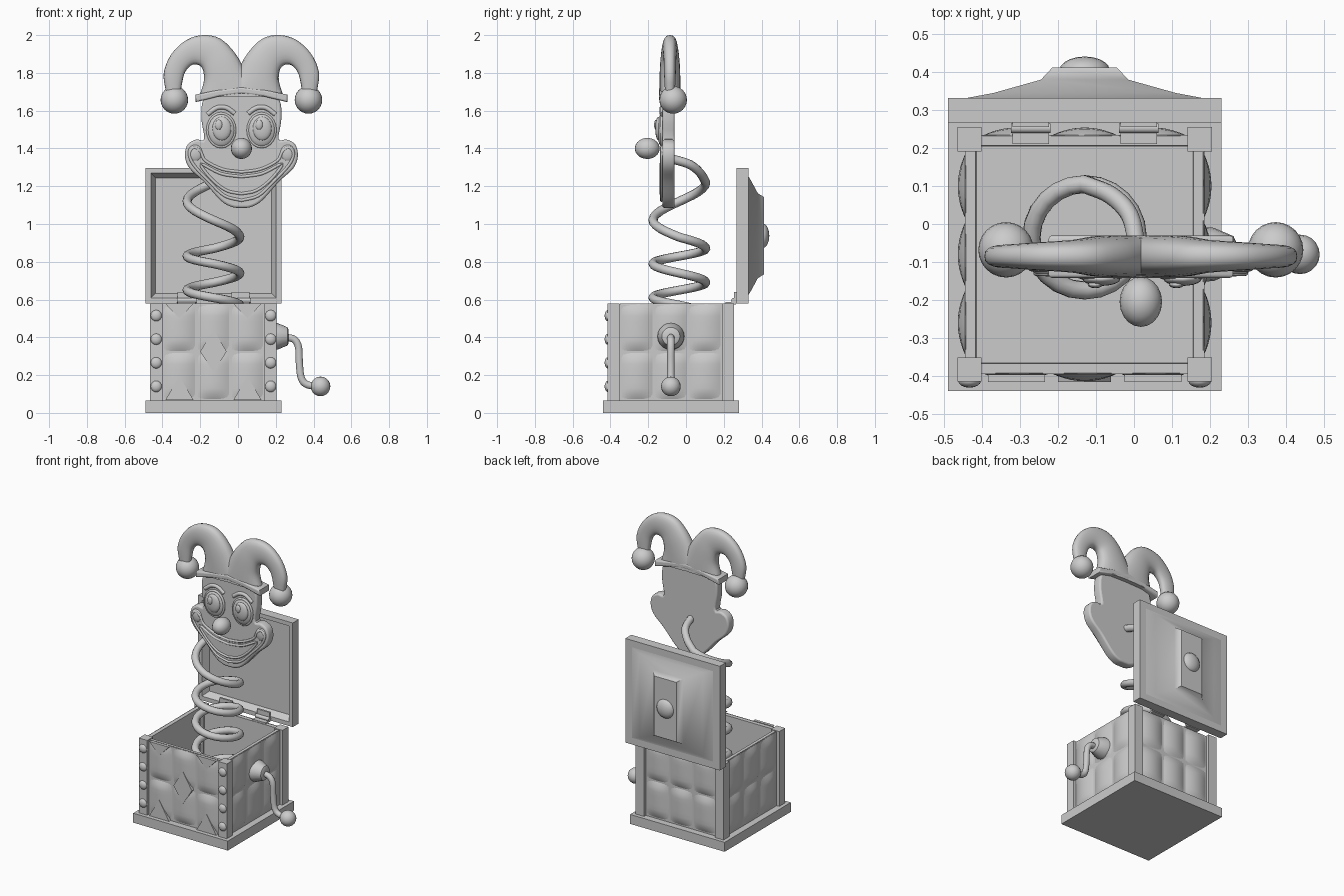
import bpy, bmesh, math
from mathutils import Vector, Matrix

cube = bpy.data.objects.get("Cube")
if cube:
    bpy.data.objects.remove(cube)

GREY = (0.6, 0.6, 0.6, 1)
mat = bpy.data.materials.new("plain grey")
mat.use_nodes = True
mat.diffuse_color = GREY
mat.node_tree.nodes["Principled BSDF"].inputs["Base Color"].default_value = GREY

CX, CY = -0.13, -0.08      # centre of the box
HX, HY = 0.018, -0.09      # centre of the head
made = []


def add(name, data):
    obj = bpy.data.objects.new(name, data)
    bpy.context.collection.objects.link(obj)
    data.materials.append(mat)
    made.append(obj)
    return obj


def finish(name, bm):
    bmesh.ops.recalc_face_normals(bm, faces=bm.faces)
    mesh = bpy.data.meshes.new(name)
    bm.to_mesh(mesh)
    bm.free()
    return add(name, mesh)


def cube_bm(lo, hi):
    lo, hi = Vector(lo), Vector(hi)
    bm = bmesh.new()
    bmesh.ops.create_cube(bm, size=1, matrix=Matrix.Translation((lo + hi) / 2) @ Matrix.Diagonal((*(hi - lo), 1)))
    return bm


def box(name, lo, hi):
    return finish(name, cube_bm(lo, hi))


def hollow(name, lo, hi, axis, rim, slope, depth):
    """Block with one face, the one towards axis, sunk inside a rim."""
    bm = cube_bm(lo, hi)
    bm.normal_update()
    face = [f for f in bm.faces if f.normal.dot(Vector(axis)) > 0.9]
    bmesh.ops.inset_region(bm, faces=face, thickness=rim)
    bmesh.ops.inset_region(bm, faces=face, thickness=slope, depth=-depth)
    return finish(name, bm)


def ball(name, at, radii, seg=20):
    bm = bmesh.new()
    bmesh.ops.create_uvsphere(bm, u_segments=seg, v_segments=seg // 2, radius=1,
                              matrix=Matrix.Translation(at) @ Matrix.Diagonal((*radii, 1)))
    return finish(name, bm)


def loft(name, rings):
    bm = bmesh.new()
    loops = [[bm.verts.new(p) for p in ring] for ring in rings]
    n = len(loops[0])
    for a, b in zip(loops, loops[1:]):
        for i in range(n):
            bm.faces.new((a[i], a[(i + 1) % n], b[(i + 1) % n], b[i]))
    bm.faces.new(loops[0])
    bm.faces.new(loops[-1])
    return finish(name, bm)


def smooth_path(pts, steps=5):
    """Rounded open path through all the points."""
    pts = [Vector(p) for p in pts]
    ext = [pts[0] * 2 - pts[1]] + pts + [pts[-1] * 2 - pts[-2]]
    out = []
    for a, b, c, d in zip(ext, ext[1:], ext[2:], ext[3:]):
        for k in range(steps):
            t = k / steps
            out.append((b * 2 + (c - a) * t + (a * 2 - b * 5 + c * 4 - d) * t * t
                        + (b * 3 - a - c * 3 + d) * t ** 3) / 2)
    return out + [pts[-1]]


def tube(name, pts, radius, cyclic=False):
    curve = bpy.data.curves.new(name, "CURVE")
    curve.dimensions = "3D"
    curve.bevel_depth = radius
    curve.bevel_resolution = 3
    curve.use_fill_caps = True
    s = curve.splines.new("POLY")
    s.points.add(len(pts) - 1)
    for p, q in zip(s.points, pts):
        p.co = (*q, 1)
    s.use_cyclic_u = cyclic
    return add(name, curve)


def plate(name, outline, y0, y1, bevel=0.0):
    """Upright slab from an x, z outline, between depths y0 and y1."""
    curve = bpy.data.curves.new(name, "CURVE")
    curve.dimensions = "2D"
    curve.fill_mode = "BOTH"
    curve.extrude = abs(y1 - y0) / 2 - bevel
    curve.bevel_depth = bevel
    curve.bevel_resolution = 2
    curve.offset = -bevel
    s = curve.splines.new("POLY")
    s.points.add(len(outline) - 1)
    for p, q in zip(s.points, outline):
        p.co = (q[0], q[1], 0, 1)
    s.use_cyclic_u = True
    obj = add(name, curve)
    obj.rotation_euler.x = math.pi / 2
    obj.location.y = (y0 + y1) / 2
    return obj


def mirrored(half):
    """Closed outline round the head's middle from its right-hand half, top to bottom."""
    return [(HX + p[0], p[1]) for p in half] + [(HX - p[0], p[1]) for p in reversed(half) if p[0] > 0.001]


# Box: plinth, hollow body, corner posts
box("plinth", (CX - .36, CY - .36, 0), (CX + .36, CY + .36, .065))
hollow("box_body", (CX - .315, CY - .315, .06), (CX + .315, CY + .315, .575), (0, 0, 1), .04, .004, .47)
for sx in (-1, 1):
    for sy in (-1, 1):
        x, y = CX + sx * .303, CY + sy * .303
        box("corner_post", (x - .032, y - .032, .065), (x + .032, y + .032, .58))
    for k in range(4):
        ball("post_stud", (CX + sx * .303, CY - .333, .14 + k * .125), (.03, .018, .03), 16)

# Padded panels, three by two on every side
for side in range(4):
    bm = bmesh.new()
    for col in (-1, 0, 1):
        for row in (0, 1):
            grid = bmesh.ops.create_grid(bm, x_segments=10, y_segments=8, size=1)
            for v in grid["verts"]:
                u, w = v.co.x, v.co.y
                bulge = .022 * (1 - u * u) * (1 - w ** 6)
                v.co = (col * .18 + u * .09, -.312 - bulge, .195 + row * .255 + w * .128)
    bmesh.ops.transform(bm, verts=bm.verts, matrix=Matrix.Translation((CX, CY, 0)) @ Matrix.Rotation(side * math.pi / 2, 4, "Z"))
    finish("padded_panels", bm)

# Diamond and triangle trim on the front
front = CY - .336
plate("diamond", [(CX, .44), (CX + .07, .325), (CX, .215), (CX - .07, .325)], front, front + .02)
for sx in (-1, 1):
    x = CX + sx * .18
    plate("upper_triangle", [(x - .075, .578), (x + .075, .578), (x, .5)], front, front + .02)
    plate("lower_triangle", [(x - .075, .067), (x, .195), (x + .075, .067)], front, front + .02)

# Open lid with a stepped back and a knob
hollow("lid", (CX - .36, .267, .58), (CX + .36, .332, 1.297), (0, -1, 0), .04, .035, .045)
LZ = .938
steps = [(.32, .315, .33), (.24, .29, .345), (.115, .225, .38), (.085, .205, .412)]
loft("lid_crown", [[(CX + a * w, y, LZ + b * h) for a, b in ((-1, -1), (1, -1), (1, 1), (-1, 1))]
                   for w, h, y in steps])
ball("lid_knob", (CX, .405, LZ), (.066, .036, .066))

# Hinges
for x in (-.272, .013):
    box("hinge_leaf", (x - .048, .21, .575), (x + .048, .265, .586))
    box("hinge_upright", (x - .048, .255, .58), (x + .048, .268, .64))
    tube("hinge_pin", [(x - .052, .252, .595), (x + .052, .252, .595)], .013)

# Spring: a quarter turn for each height, starting at the right
heights = [.10 + .047 * k for k in range(11)] + [.61, .65, .69, .74, .79, .83, .87, .93, 1.02, 1.12, 1.22]
coil = []
for k, z in enumerate(heights):
    # the step at .61 is at the front, moving clockwise
    a = -math.pi / 2 - (k - 11) * math.pi / 2
    z2 = heights[min(k + 1, len(heights) - 1)]
    for j in range(6 if k < len(heights) - 1 else 1):
        t = a - j / 6 * math.pi / 2
        coil.append((CX + .14 * math.cos(t), -.035 + .14 * math.sin(t), z + (z2 - z) * j / 6))
tail = smooth_path([coil[-1], (-.06, .075, 1.27), (-.01, .02, 1.315), (.01, -.075, 1.345)])
tube("spring", coil + tail[1:], .024)

# Crank on the side
ring = [2 * math.pi * k / 20 for k in range(20)]
loft("crank_boss", [[(x, CY + r * math.cos(t), .405 + r * math.sin(t)) for t in ring]
                    for x, r in ((.18, .072), (.21, .07), (.262, .048), (.268, .035))])
arm = [(.25, .4), (.295, .39), (.32, .35), (.325, .26), (.335, .185), (.365, .15), (.43, .14)]
tube("crank_arm", smooth_path([(x, CY, z) for x, z in arm]), .02)
ball("crank_knob", (.437, CY, .14), (.052, .052, .052))

# Face slab with broad jaw
skull = [(0, 1.72), (.13, 1.71), (.2, 1.66), (.212, 1.56), (.197, 1.45), (.24, 1.447), (.285, 1.42), (.299, 1.36),
         (.275, 1.295), (.2, 1.225), (.11, 1.125), (.05, 1.09), (0, 1.085)]
plate("face", mirrored(smooth_path([(*p, 0) for p in skull], 4)), -.125, -.06, .012)

# Grin: raised lips with a rim, then teeth with a rim
lips = [(0, 1.275), (.1, 1.29), (.19, 1.335), (.215, 1.38), (.25, 1.405), (.275, 1.37), (.25, 1.31), (.17, 1.225),
        (.09, 1.15), (0, 1.125)]
teeth = [(0, 1.25), (.11, 1.267), (.215, 1.318), (.16, 1.24), (.08, 1.178), (0, 1.16)]
for name, half, y in (("lips", lips, -.129), ("teeth", teeth, -.133)):
    outline = mirrored(smooth_path([(*p, 0) for p in half], 4))
    plate(name, outline, y, -.11)
    tube(name + "_rim", [(p[0], y, p[1]) for p in outline], .008, True)

# Eyes, brows and nose
for s in (-1, 1):
    x = HX + s * .107
    ball("eye", (x, -.125, 1.497), (.075, .028, .09))
    tube("eye_rim", [(x + .072 * math.cos(t), -.128, 1.497 + .088 * math.sin(t)) for t in ring], .008, True)
    ball("iris", (x + .003, -.145, 1.505), (.05, .018, .063))
    ball("pupil_glint", (x - .013, -.16, 1.525), (.02, .009, .027), 12)
    brow = [(HX + s * a, -.126, z) for a, z in ((.035, 1.585), (.08, 1.615), (.13, 1.615), (.18, 1.58))]
    tube("brow", smooth_path(brow), .013)
    ball("cheek", (HX + s * .245, -.122, 1.375), (.04, .016, .045))
ball("nose", (HX, -.205, 1.4), (.056, .066, .056))

# Hat: two curled horns lofted between inner and outer edges, with bells
horn = [((.225, 1.67), (-.13, 1.68), .055), ((.2, 1.75), (-.04, 1.78), .055), ((.2, 1.8), (.03, 1.9), .052),
        ((.213, 1.832), (.11, 1.98), .045), ((.24, 1.845), (.2, 2.0), .04), ((.27, 1.837), (.29, 1.975), .036),
        ((.3, 1.8), (.37, 1.9), .032), ((.315, 1.74), (.411, 1.8), .03), ((.325, 1.67), (.4, 1.7), .025)]
inner, outer = [smooth_path([(*h[k], h[2]) for h in horn], 4) for k in (0, 1)]
for s in (-1, 1):
    rings = []
    for a, b in zip(inner, outer):
        mid, half = (a + b) / 2, (b - a) / 2
        rings.append([(HX + s * (mid.x + half.x * math.cos(t)), HY + .005 + a.z * math.copysign(abs(math.sin(t)) ** .7, math.sin(t)),
                       mid.y + half.y * math.cos(t)) for t in ring])
    loft("hat_horn", rings)
    ball("hat_bell", (HX + s * .355, -.068, 1.657), (.073, .073, .073), 24)

# Hat band
band = [(0, 1.725), (.12, 1.71), (.243, 1.685), (.243, 1.645), (.12, 1.675), (0, 1.69)]
plate("hat_band", mirrored(band), -.142, -.03, .01)

# Turn curves into meshes and shade
bpy.ops.object.select_all(action="DESELECT")
for obj in made:
    obj.select_set(True)
bpy.context.view_layer.objects.active = made[0]
bpy.ops.object.convert(target="MESH")
bpy.ops.object.shade_smooth_by_angle(angle=math.radians(40))
